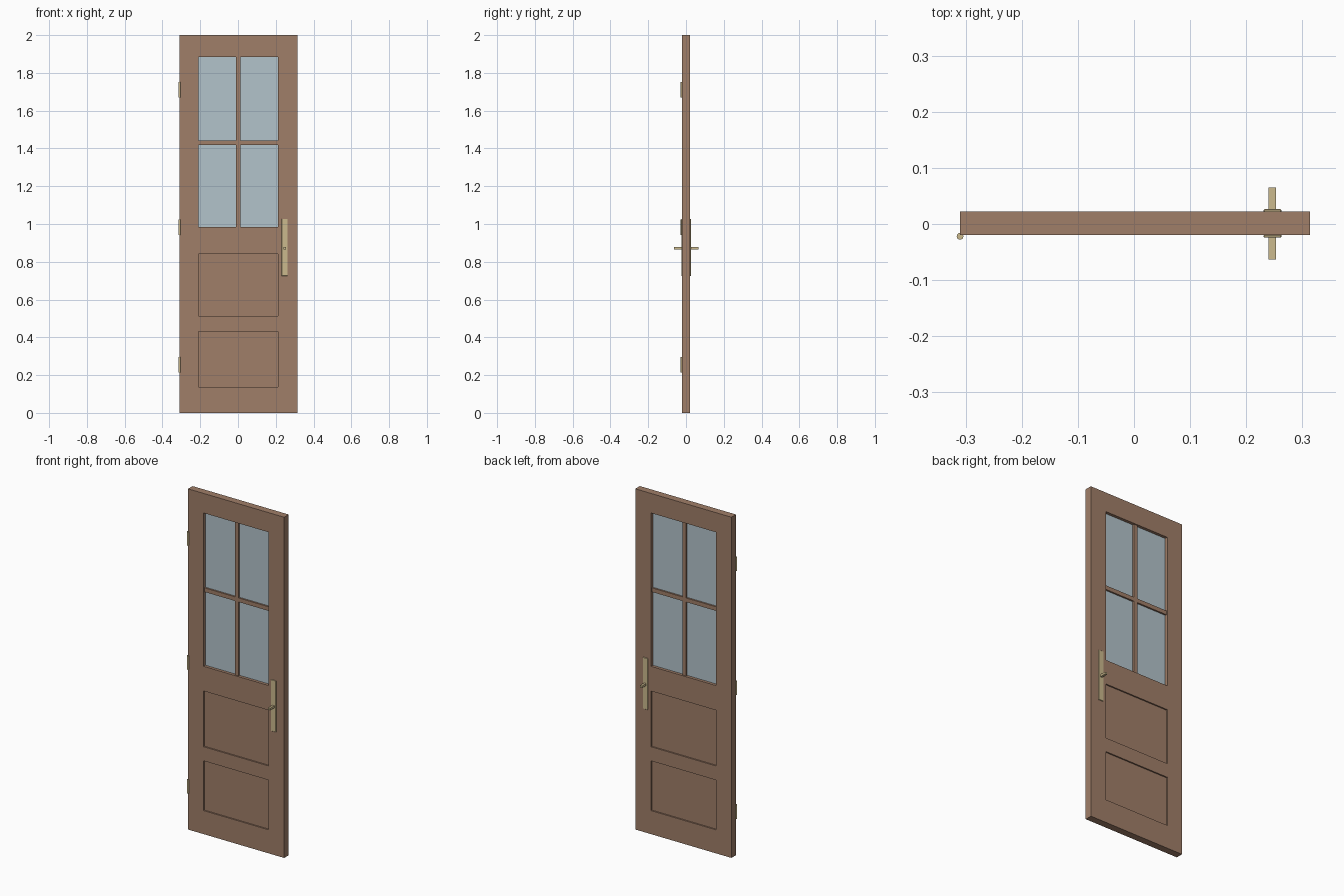
import bpy
import bmesh

cube = bpy.data.objects.get("Cube")
if cube:
    bpy.data.objects.remove(cube, do_unlink=True)


def material(name, rgb):
    m = bpy.data.materials.new(name)
    m.use_nodes = True
    m.diffuse_color = (*rgb, 1)
    m.node_tree.nodes["Principled BSDF"].inputs["Base Color"].default_value = (*rgb, 1)
    return m


wood = material("brown wood", (0.35, 0.21, 0.14))
glass = material("pale blue glass", (0.45, 0.55, 0.60))
brass = material("brass", (0.60, 0.49, 0.27))


def finish(name, bm, mat):
    mesh = bpy.data.meshes.new(name)
    bm.to_mesh(mesh)
    bm.free()
    ob = bpy.data.objects.new(name, mesh)
    bpy.context.collection.objects.link(ob)
    mesh.materials.append(mat)
    return ob


def box(name, x, y, z, mat, bevel=0):
    """Box from (low, high) pairs on each axis."""
    bm = bmesh.new()
    bmesh.ops.create_cube(bm, size=1)
    for v in bm.verts:
        for i, (low, high) in enumerate((x, y, z)):
            v.co[i] = low if v.co[i] < 0 else high
    if bevel:
        bmesh.ops.bevel(bm, geom=bm.edges[:], offset=bevel, segments=1, affect='EDGES')
    return finish(name, bm, mat)


LEFT, RIGHT = -0.31, 0.314
IN_L, IN_R = -0.21, 0.212
MID = 0.001                      # centre of the door thickness
DEPTH = (MID - 0.021, MID + 0.021)
WINDOW = (0.985, 1.885)
PANELS = {"upper": (0.513, 0.84), "lower": (0.138, 0.43)}


def around(half):
    return (MID - half, MID + half)


# Door leaf: one slab with the openings left free, built on a grid of cells
xs = [LEFT, IN_L, IN_R, RIGHT]
zs = [0, *PANELS["lower"], *PANELS["upper"], *WINDOW, 2]
bm = bmesh.new()
grid = [[bm.verts.new((x, DEPTH[0], z)) for x in xs] for z in zs]
for r in range(len(zs) - 1):
    for c in range(len(xs) - 1):
        if c == 1 and r % 2 == 1:
            continue             # opening
        bm.faces.new((grid[r][c], grid[r][c + 1], grid[r + 1][c + 1], grid[r + 1][c]))
front = bm.faces[:]
back = bmesh.ops.extrude_face_region(bm, geom=front, use_keep_orig=True)
for v in back["geom"]:
    if isinstance(v, bmesh.types.BMVert):
        v.co.y = DEPTH[1]
bmesh.ops.recalc_face_normals(bm, faces=bm.faces[:])
bmesh.ops.dissolve_limit(bm, angle_limit=0.01, verts=bm.verts[:], edges=bm.edges[:])
finish("door_frame", bm, wood)

# Recessed wooden panels
for name, z in PANELS.items():
    box(name + "_panel", (IN_L, IN_R), around(0.013), z, wood)

# Window pane and crossing glazing bars
box("window_glass", (IN_L, IN_R), around(0.004), WINDOW, glass)
box("vertical_glazing_bar", (-0.011, 0.013), around(0.014), WINDOW, wood)
box("horizontal_glazing_bar", (IN_L, IN_R), around(0.0135), (1.419, 1.443), wood)

# Handle plates and levers on both faces
for name, side in (("front", -1), ("back", 1)):
    def span(a, b):
        return sorted((MID + side * a, MID + side * b))
    box(name + "_handle_plate", (0.231, 0.263), span(0.020, 0.0253), (0.725, 1.027), brass, 0.0015)
    box(name + "_handle", (0.24, 0.253), span(0.022, 0.064), (0.866, 0.879), brass)

# Hinge barrels
for name, z in (("lower", 0.255), ("middle", 0.982), ("upper", 1.71)):
    bpy.ops.mesh.primitive_cylinder_add(vertices=16, radius=0.006, depth=0.082,
                                        location=(-0.31, -0.022, z))
    hinge = bpy.context.object
    hinge.name = name + "_hinge"
    hinge.data.materials.append(brass)
    bpy.ops.object.shade_smooth_by_angle()
